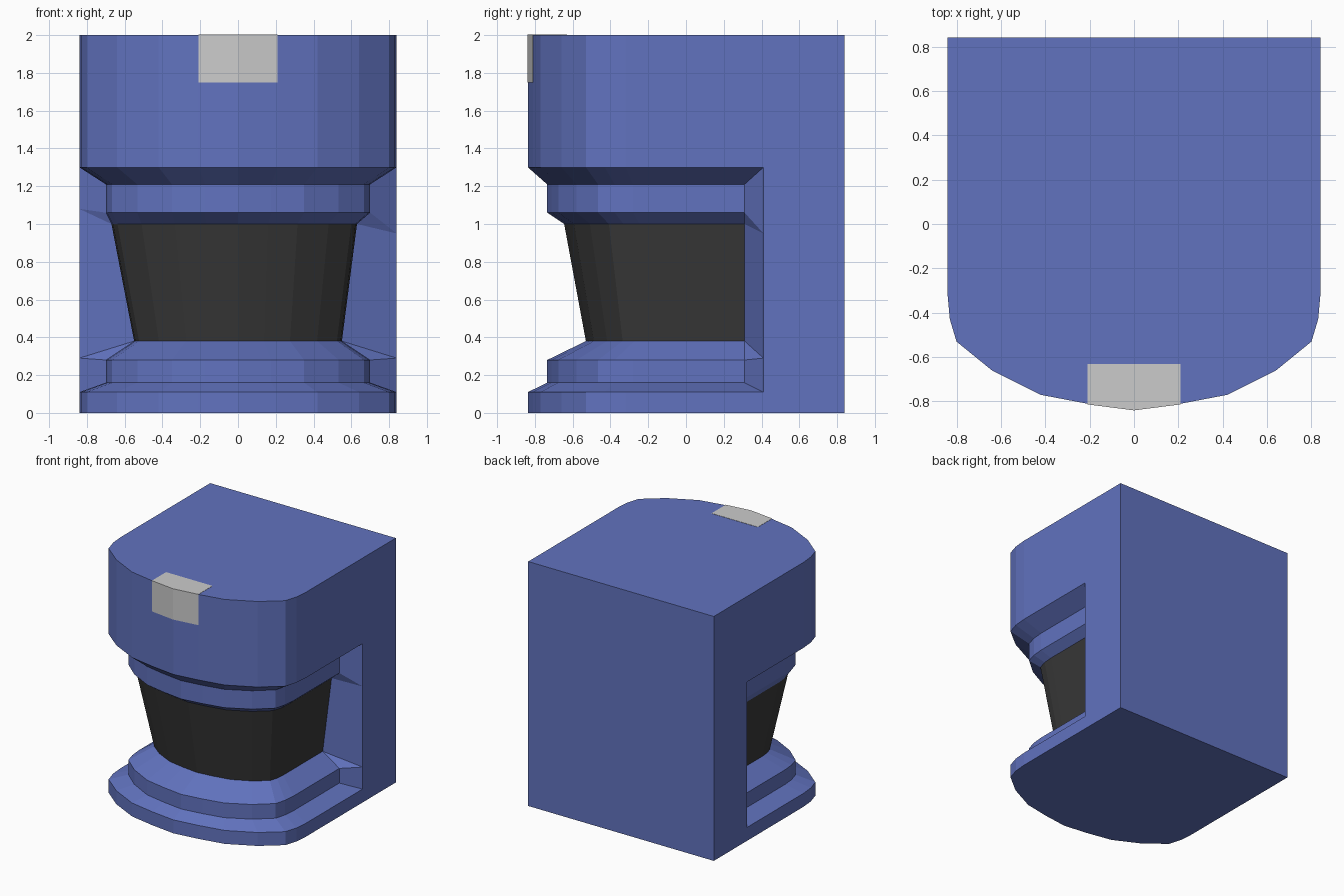
import bpy, bmesh

if "Cube" in bpy.data.objects:
    bpy.data.objects.remove(bpy.data.objects["Cube"])

# Right half of the rounded front outline, from side to centre
HALF = [(0.84, -0.32), (0.83, -0.43), (0.80, -0.53), (0.64, -0.66),
        (0.42, -0.77), (0.21, -0.81), (0, -0.837)]

# z, left half-width, right half-width, front depth, left wall z, right wall z
ROWS = [(0.00, 0.84, 0.84, 0.837, 0.00, 0.00),
        (0.11, 0.84, 0.84, 0.837, 0.11, 0.11),
        (0.16, 0.70, 0.70, 0.735, 0.16, 0.16),
        (0.28, 0.70, 0.70, 0.735, 0.29, 0.29),
        (0.38, 0.55, 0.55, 0.53, 0.29, 0.29),
        (1.00, 0.67, 0.63, 0.645, 1.08, 0.95),
        (1.06, 0.70, 0.70, 0.735, 1.08, 0.95),
        (1.21, 0.70, 0.70, 0.735, 1.21, 1.21),
        (1.30, 0.84, 0.84, 0.837, 1.30, 1.30),
        (2.00, 0.84, 0.84, 0.837, 2.00, 2.00)]
CARAFE_ROW = 4


def material(name, color):
    m = bpy.data.materials.new(name)
    m.diffuse_color = (*color, 1)
    m.use_nodes = True
    m.node_tree.nodes["Principled BSDF"].inputs["Base Color"].default_value = m.diffuse_color
    return m


def finish(bm, name, mat=None):
    bmesh.ops.remove_doubles(bm, verts=bm.verts, dist=1e-4)
    bmesh.ops.recalc_face_normals(bm, faces=bm.faces)
    mesh = bpy.data.meshes.new(name)
    bm.to_mesh(mesh)
    bm.free()
    if mat:
        mesh.materials.append(mat)
    obj = bpy.data.objects.new(name, mesh)
    bpy.context.collection.objects.link(obj)
    return obj


def front_curve(z, left, right, depth):
    """Recess end, curved front, recess end, running left to right."""
    full = depth > 0.8
    end_y = 0.41 if full else 0.31
    sy = depth / 0.837
    pts = [(-left, end_y, z)]
    pts += [(-x * left / 0.84, y * sy, z) for x, y in HALF]
    pts += [(x * right / 0.84, y * sy, z) for x, y in HALF[-2::-1]]
    return pts + [(right, end_y, z)]


def full_ring(z, left, right, depth, wall_l, wall_r):
    return ([(-0.84, 0.84, z), (-0.84, 0.41, wall_l)]
            + front_curve(z, left, right, depth)
            + [(0.84, 0.41, wall_r), (0.84, 0.84, z)])


def bridge(bm, a, b, closed, skip=()):
    n = len(a)
    for i in range(n if closed else n - 1):
        if i not in skip:
            j = (i + 1) % n
            bm.faces.new((a[i], a[j], b[j], b[i]))


blue = material("blue", (0.12, 0.17, 0.52))
black = material("black", (0.04, 0.04, 0.04))

# Body: base, recess, lid and rear housing, left open where the carafe sits
bm = bmesh.new()
rings = [[bm.verts.new(p) for p in full_ring(*r)] for r in ROWS]
n = len(rings[0])
for k in range(len(rings) - 1):
    # the rear corner columns are spanned by single tall faces below
    skip = {0, n - 2, n - 1}
    if k == CARAFE_ROW:
        skip |= set(range(2, n - 3))
    bridge(bm, rings[k], rings[k + 1], True, skip)
lo, hi = rings[0], rings[-1]
bm.faces.new((lo[n - 1], lo[0], hi[0], hi[n - 1]))
for corner, wall in ((0, 1), (n - 1, n - 2)):
    column = []
    for r in rings:
        if not column or (r[wall].co - column[-1].co).length > 1e-4:
            column.append(r[wall])
    bm.faces.new([lo[corner]] + column + [hi[corner]])
bm.faces.new(lo)
bm.faces.new(hi)
loose = [v for v in bm.verts if not v.link_faces]
bmesh.ops.delete(bm, geom=loose, context='VERTS')
finish(bm, "machine_body", blue)

# Carafe: dark tapered front wall
bm = bmesh.new()
a, b = [[bm.verts.new(p) for p in front_curve(*r[:4])]
        for r in ROWS[CARAFE_ROW:CARAFE_ROW + 2]]
bridge(bm, a, b, False)
carafe = finish(bm, "carafe", black)
# an open strip: make sure its faces point outward
if sum(p.normal.y for p in carafe.data.polygons) > 0:
    carafe.data.flip_normals()

# Lid latch: grey plate wrapping the top front edge
bm = bmesh.new()
outline = [(-0.21, -0.63), (-0.21, -0.813), (0, -0.84), (0.21, -0.813), (0.21, -0.63)]
a, b = [[bm.verts.new((x, y, z)) for x, y in outline] for z in (1.75, 2.002)]
bridge(bm, a, b, True)
bm.faces.new(a)
bm.faces.new(b)
finish(bm, "lid_latch")
